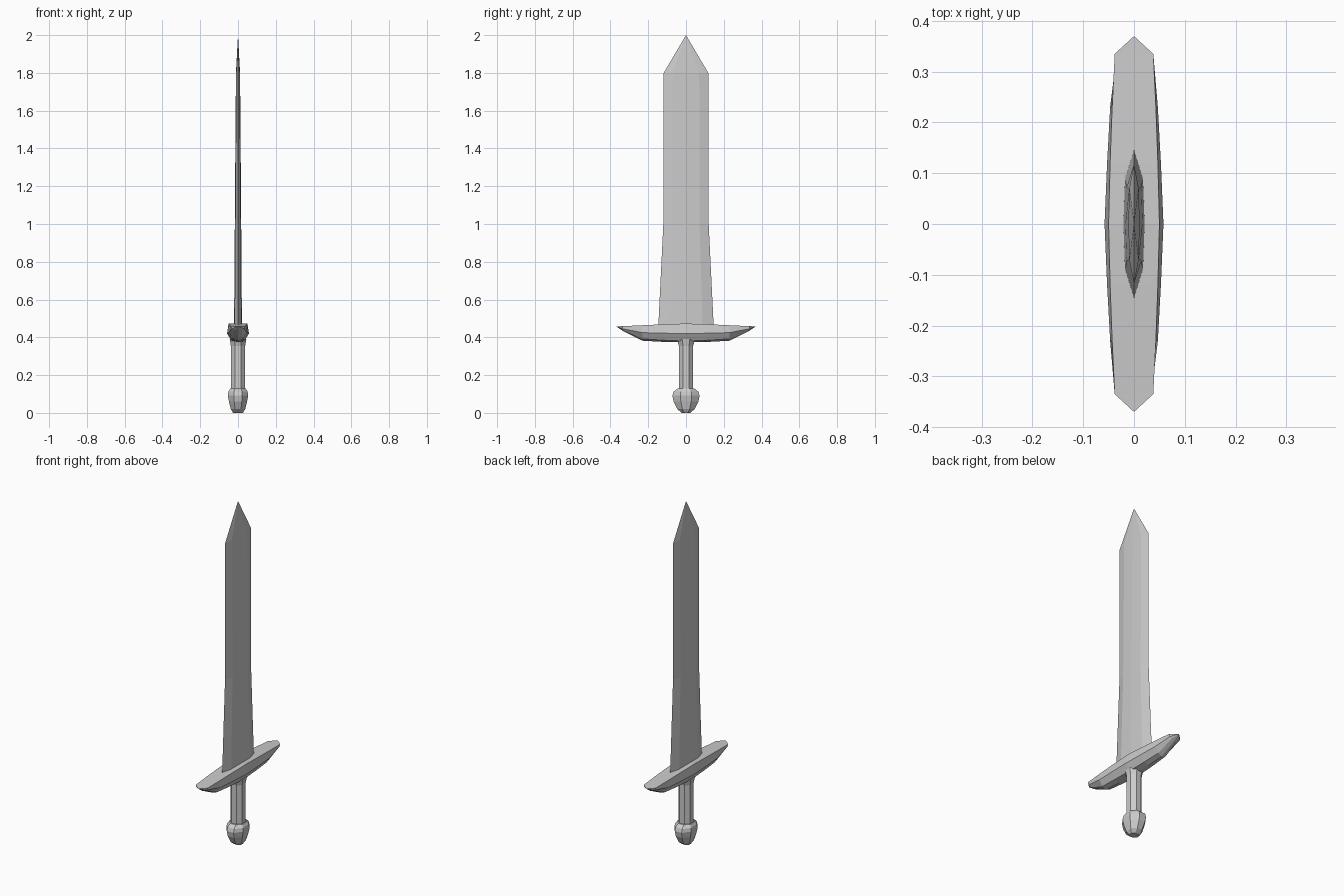
import bpy, bmesh
from math import cos, sin, pi

if "Cube" in bpy.data.objects:
    bpy.data.objects.remove(bpy.data.objects["Cube"])


def loft(name, rings):
    """Skin a list of equal-length rings, capping the ends; one-point rings become apexes."""
    bm = bmesh.new()
    loops = [[bm.verts.new(p) for p in ring] for ring in rings]
    for a, b in zip(loops, loops[1:]):
        n = max(len(a), len(b))
        for i in range(n):
            j = (i + 1) % n
            if len(a) == 1:
                bm.faces.new((a[0], b[i], b[j]))
            elif len(b) == 1:
                bm.faces.new((a[i], a[j], b[0]))
            else:
                bm.faces.new((a[i], a[j], b[j], b[i]))
    for end in (loops[0], loops[-1]):
        if len(end) > 2:
            bm.faces.new(end)
    bmesh.ops.recalc_face_normals(bm, faces=bm.faces)
    mesh = bpy.data.meshes.new(name)
    bm.to_mesh(mesh)
    bm.free()
    obj = bpy.data.objects.new(name, mesh)
    bpy.context.collection.objects.link(obj)
    return obj


def octagon(rx, ry, z):
    return [(rx * cos(pi * (k + .5) / 4) / cos(pi / 8),
             ry * sin(pi * (k + .5) / 4) / cos(pi / 8), z) for k in range(8)]


# Blade: flattened section with bevelled cutting edges
def blade_ring(w, flat, t, z):
    half = [(0, w), (t * .85, flat), (t, 0), (t * .85, -flat)]
    return [(x, y, z) for x, y in half] + [(-x, -y, z) for x, y in half]


loft("blade", [blade_ring(.147, .088, .021, .45),
               blade_ring(.12, .072, .017, 1.0),
               blade_ring(.118, .07, .011, 1.8),
               [(0, 0, 2.0)]])


# Crossguard: stations along y with a keeled underside
def guard_ring(y, top, mid, low, keel):
    side = [top, mid, low]
    return ([(x, y, z) for x, z in side] + [(0, y, keel)]
            + [(-x, y, z) for x, z in reversed(side)])


stations = [(.335, (.038, .459), (.034, .445), (.018, .437), .434),
            (.23, (.043, .464), (.047, .425), (.026, .392), .382),
            (.12, (.047, .469), (.053, .422), (.031, .385), .376),
            (0, (.050, .473), (.058, .42), (.034, .38), .373)]
rings = [[(0, .37, .458)]]
rings += [guard_ring(*s) for s in stations]
rings += [guard_ring(-s[0], *s[1:]) for s in reversed(stations[:-1])]
rings.append([(0, -.37, .458)])
loft("crossguard", rings)

# Grip: octagonal bar with a small flare under the guard
loft("grip", [octagon(.038, .038, .11), octagon(.038, .038, .355),
              octagon(.044, .048, .39)])

# Pommel: flattened faceted knob
loft("pommel", [octagon(.026, .022, 0), octagon(.038, .046, .02),
                octagon(.048, .066, .06), octagon(.054, .072, .092),
                octagon(.051, .066, .112), octagon(.042, .046, .128)])
